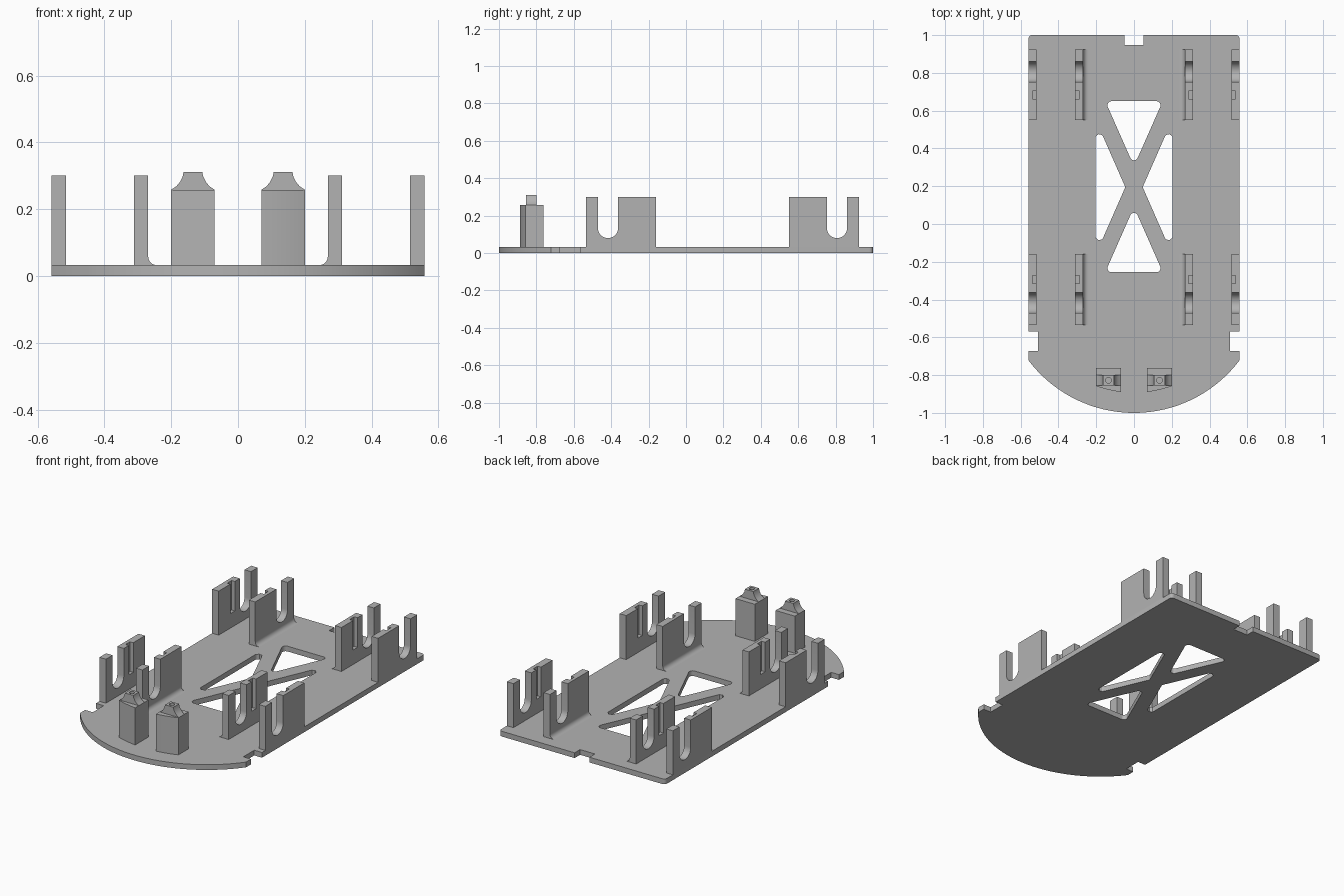
import bpy, bmesh, math
from mathutils import Vector

if "Cube" in bpy.data.objects:
    bpy.data.objects.remove(bpy.data.objects["Cube"], do_unlink=True)

grey = bpy.data.materials.new("plain grey")
grey.use_nodes = True
grey.diffuse_color = (0.45, 0.45, 0.45, 1)
grey.node_tree.nodes["Principled BSDF"].inputs["Base Color"].default_value = grey.diffuse_color

T = 0.032       # plate thickness
W = 0.559       # plate half width
TOP = 0.30      # bracket height


def finish(obj):
    obj.data.shade_smooth()
    obj.data.set_sharp_from_angle(angle=math.radians(30))


def prism(name, points, axis, lo, hi):
    """Extrude a 2D outline along an axis from lo to hi."""
    place = {"x": lambda a, b, d: (d, a, b),
             "y": lambda a, b, d: (a, d, b),
             "z": lambda a, b, d: (a, b, d)}[axis]
    bm = bmesh.new()
    face = bm.faces.new([bm.verts.new(place(a, b, lo)) for a, b in points])
    made = bmesh.ops.extrude_face_region(bm, geom=[face])["geom"]
    shift = Vector(place(0, 0, hi - lo))
    bmesh.ops.translate(bm, vec=shift, verts=[v for v in made if isinstance(v, bmesh.types.BMVert)])
    bmesh.ops.recalc_face_normals(bm, faces=bm.faces)
    mesh = bpy.data.meshes.new(name)
    bm.to_mesh(mesh)
    bm.free()
    mesh.materials.append(grey)
    obj = bpy.data.objects.new(name, mesh)
    bpy.context.scene.collection.objects.link(obj)
    finish(obj)
    return obj


def cut(obj, cutters):
    """Subtract the cutters, bake the result and remove them."""
    for c in cutters:
        c.hide_render = True
        mod = obj.modifiers.new("cut", "BOOLEAN")
        mod.operation, mod.solver, mod.object = "DIFFERENCE", "EXACT", c
    bpy.context.view_layer.update()
    dg = bpy.context.evaluated_depsgraph_get()
    mesh = bpy.data.meshes.new_from_object(obj.evaluated_get(dg))
    obj.modifiers.clear()
    obj.data = mesh
    for c in cutters:
        bpy.data.objects.remove(c, do_unlink=True)
    finish(obj)


def arc(cx, cy, r, start, end, n=12):
    angles = [math.radians(start + (end - start) * i / n) for i in range(n + 1)]
    return [(cx + r * math.cos(a), cy + r * math.sin(a)) for a in angles]


def rounded(corners, r, n=8):
    """Round every corner of a convex outline."""
    out = []
    for i, c in enumerate(corners):
        c = Vector(c)
        a = (Vector(corners[i - 1]) - c).normalized()
        b = (Vector(corners[(i + 1) % len(corners)]) - c).normalized()
        half = a.angle(b) / 2
        centre = c + (a + b).normalized() * r / math.sin(half)
        p = c + a * r / math.tan(half) - centre
        q = c + b * r / math.tan(half) - centre
        for k in range(n + 1):
            d = p.lerp(q, k / n).normalized() * r
            out.append(tuple(centre + d))
    return out


# Base plate: bowed front, side notches, rear notch
half = arc(0, -0.3, 0.7, -90, -math.degrees(math.acos(W / 0.7)), 24)
half += [(W, -0.673), (0.507, -0.673), (0.507, -0.568), (W, -0.568)]
half += arc(W - 0.02, 0.98, 0.02, 0, 90, 6)
half += [(0.05, 1), (0.05, 0.948)]
outline = half + [(-x, y) for x, y in reversed(half[1:])]
plate = prism("base_plate", outline, "z", 0, T)

# Four triangular windows leaving an X-shaped brace
windows = [[(-0.152, 0.65), (0, 0.306), (0.152, 0.65)],
           [(-0.152, -0.255), (0.152, -0.255), (0, 0.09)]]
windows += [[(s * 0.204, -0.165), (s * 0.204, 0.555), (s * 0.046, 0.195)] for s in (1, -1)]
cut(plate, [prism("window_cutter", rounded(w, 0.021), "z", -0.1, 0.1) for w in windows])

# Motor brackets: a U-slotted wall, grooved on the face towards its partner
wall = [(-0.535, T), (-0.16, T), (-0.16, TOP), (-0.363, TOP)]
wall += arc(-0.417, 0.134, 0.054, 0, -180, 16)
wall += [(-0.471, TOP), (-0.535, TOP)]
groove = [(-0.315, 0.12), (-0.272, 0.12), (-0.272, 0.4), (-0.315, 0.4)]

for side, s in (("left", 1), ("right", -1)):
    for end in ("front", "rear"):
        def flip(pts):
            return pts if end == "front" else [(0.39 - y, z) for y, z in pts]
        for kind, x0, x1, g0, g1 in (("outer", 0.515, W, 0.50, 0.537),
                                     ("inner", 0.269, 0.312, 0.289, 0.33)):
            bracket = prism(f"{end}_{side}_{kind}_bracket", flip(wall), "x", s * x0, s * x1)
            cut(bracket, [prism("groove_cutter", flip(groove), "x", s * g0, s * g1)])
        # Fillet at the foot of the inner bracket
        r = 0.027
        foot = [(s * 0.269, T)] + [(s * x, z) for x, z in arc(0.269 - r, T + r, r, 0, -90, 8)]
        ys = [y for y, z in flip(wall)]
        prism(f"{end}_{side}_bracket_fillet", foot, "y", min(ys), max(ys))

    # Front post with curved front face
    body = [(0.2, -0.762), (0.07, -0.762)]
    a0, a1 = (-math.degrees(math.acos(x / 0.593)) for x in (0.07, 0.2))
    body += arc(0, -0.3, 0.593, a0, a1, 8)
    prism(f"{side}_post", [(s * x, y) for x, y in body], "z", T, 0.258)

    # Flared neck with a small hole in its top
    flare = [(0.065, 0.258), (0.05, 0.268), (0.039, 0.281), (0.031, 0.297), (0.028, 0.311)]
    neck = [(s * 0.135 + x, z) for x, z in flare]
    neck += [(s * 0.135 - x, z) for x, z in reversed(flare)]
    tip = prism(f"{side}_post_neck", neck, "y", -0.855, -0.8)
    cut(tip, [prism("hole_cutter", arc(s * 0.135, -0.8275, 0.015, 0, 345, 23), "z", 0.27, 0.4)])
